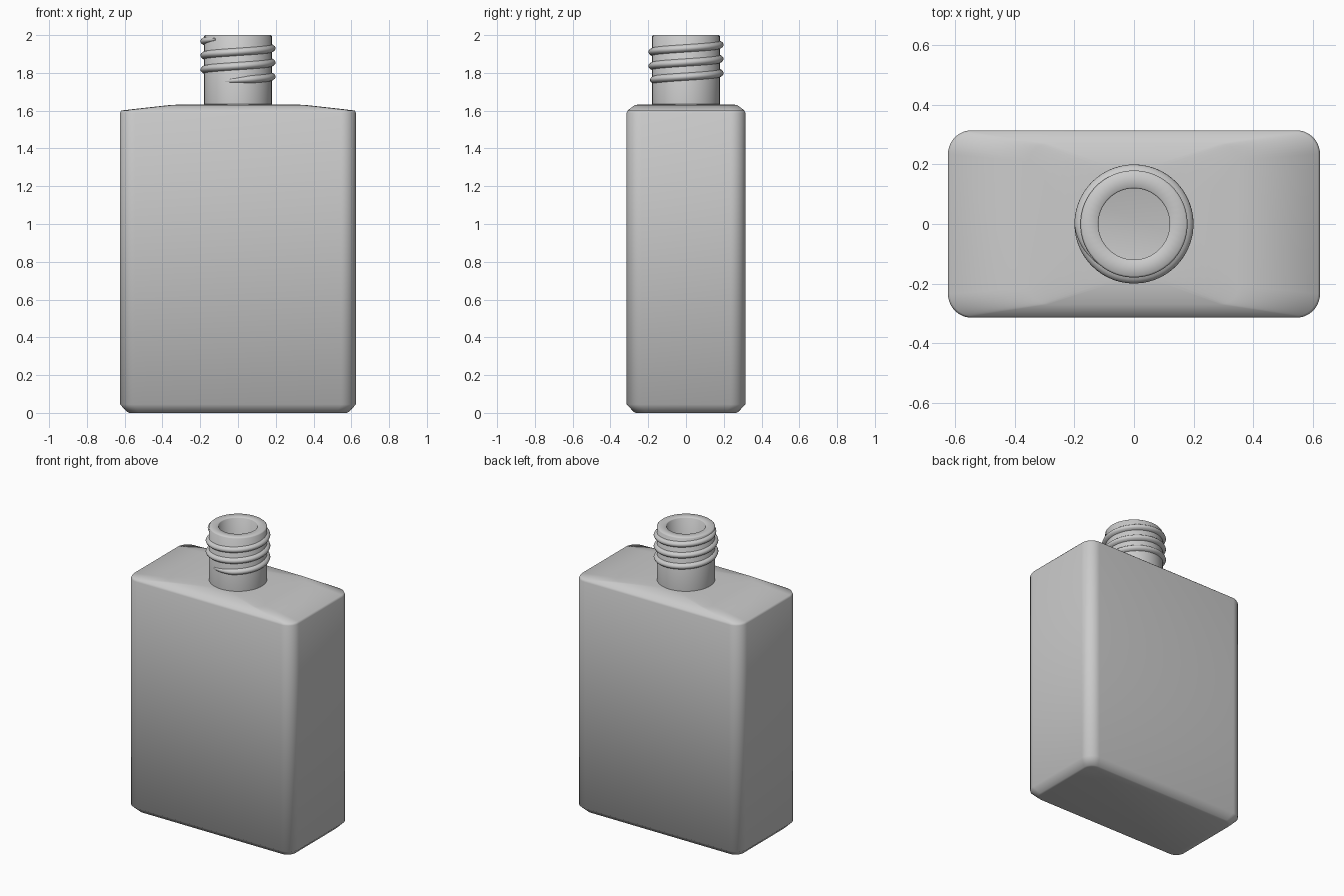
import bpy, bmesh
from math import sin, cos, pi, radians

if "Cube" in bpy.data.objects:
    bpy.data.objects.remove(bpy.data.objects["Cube"])

N = 11  # segments per rounded corner


def ring(hx, hy, r, z):
    """Rounded rectangle, or an even circle when r fills the half width."""
    pts = []
    for k, (sx, sy) in enumerate([(1, 1), (-1, 1), (-1, -1), (1, -1)]):
        for j in range(N + 1):
            t = (j + 0.5) / (N + 1) if r == hx else j / N
            a = (k + t) * pi / 2
            pts.append((sx * (hx - r) + r * cos(a), sy * (hy - r) + r * sin(a), z))
    return pts


def circle(r, z):
    return ring(r, r, r, z)


def loft(name, rings, angle):
    """Skin a list of closed rings and cap both ends."""
    bm = bmesh.new()
    loops = [[bm.verts.new(p) for p in pts] for pts in rings]
    for lo, hi in zip(loops, loops[1:]):
        n = len(lo)
        for i in range(n):
            bm.faces.new((lo[i], lo[(i + 1) % n], hi[(i + 1) % n], hi[i]))
    bm.faces.new(loops[0][::-1])
    bm.faces.new(loops[-1])
    bmesh.ops.recalc_face_normals(bm, faces=bm.faces)
    mesh = bpy.data.meshes.new(name)
    bm.to_mesh(mesh)
    bm.free()
    ob = bpy.data.objects.new(name, mesh)
    bpy.context.collection.objects.link(ob)
    bpy.ops.object.select_all(action='DESELECT')
    ob.select_set(True)
    bpy.context.view_layer.objects.active = ob
    bpy.ops.object.shade_smooth_by_angle(angle=radians(angle))
    return ob


# Bottle: outside from base to lip, then inside wall back down to the floor
loft("bottle", [
    ring(0.575, 0.265, 0.06, 0),
    ring(0.585, 0.275, 0.06, 0.004),
    ring(0.625, 0.315, 0.08, 0.045),
    ring(0.625, 0.315, 0.08, 1.588),
    ring(0.618, 0.309, 0.075, 1.601),
    ring(0.35, 0.27, 0.06, 1.631),
    circle(0.18, 1.634),
    circle(0.18, 1.994),
    circle(0.174, 2.0),
    circle(0.124, 2.0),
    circle(0.12, 1.996),
    circle(0.12, 1.575),
    ring(0.34, 0.21, 0.05, 1.57),
    ring(0.565, 0.255, 0.04, 1.54),
    ring(0.565, 0.255, 0.04, 0.08),
    ring(0.54, 0.23, 0.03, 0.055),
], 60)

# Screw thread: rounded ridge swept up the neck, tapering at both ends
START, END, PITCH, STEPS = -112, 948, 0.075, 160
sections = []
for i in range(STEPS + 1):
    deg = START + (END - START) * i / STEPS
    a = radians(deg)
    fade = max(0.03, min(1, (deg - START) / 45, (END - deg) / 45))
    z0 = 1.78 + PITCH * deg / 360
    sec = []
    for dr, dz in [(-0.006, -0.022), (0.006, -0.018), (0.016, -0.010), (0.020, 0),
                   (0.016, 0.010), (0.006, 0.018), (-0.006, 0.022)]:
        r = 0.18 + (dr * fade if dr > 0 else dr)
        sec.append((r * cos(a), r * sin(a), z0 + dz * (0.3 + 0.7 * fade)))
    sections.append(sec)
loft("neck_thread", sections, 60)
